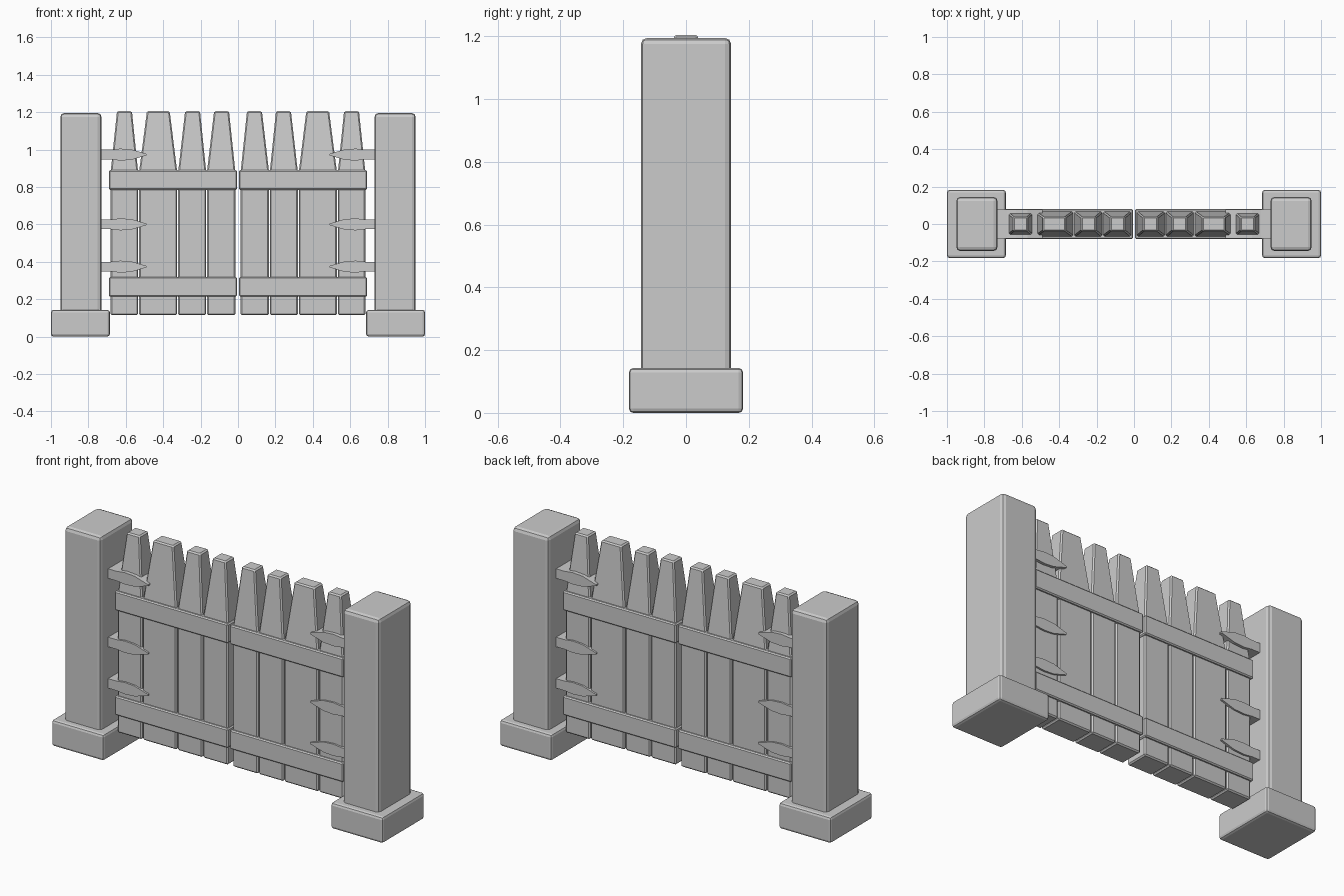
import bpy, bmesh

if "Cube" in bpy.data.objects:
    bpy.data.objects.remove(bpy.data.objects["Cube"])


def finish(bm, name, bevel, segments=1):
    bmesh.ops.recalc_face_normals(bm, faces=bm.faces)
    mesh = bpy.data.meshes.new(name)
    bm.to_mesh(mesh)
    bm.free()
    ob = bpy.data.objects.new(name, mesh)
    bpy.context.collection.objects.link(ob)
    if bevel:
        mod = ob.modifiers.new("Bevel", 'BEVEL')
        mod.width = bevel
        mod.segments = segments
        mod.limit_method = 'ANGLE'
        mod.angle_limit = 0.6
    return ob


def loft(name, rings, bevel, segments=1):
    """Solid through rectangles given as (z, x0, x1, half_depth)."""
    bm = bmesh.new()
    loops = [[bm.verts.new(p) for p in ((x0, -d, z), (x1, -d, z), (x1, d, z), (x0, d, z))]
             for z, x0, x1, d in rings]
    for a, b in zip(loops, loops[1:]):
        for i in range(4):
            j = (i + 1) % 4
            bm.faces.new((a[i], a[j], b[j], b[i]))
    bm.faces.new(loops[0][::-1])
    bm.faces.new(loops[-1])
    return finish(bm, name, bevel, segments)


def box(name, x, z, half_depth, bevel, segments=1):
    return loft(name, [(z[0], *x, half_depth), (z[1], *x, half_depth)], bevel, segments)


def strap(name, side, z):
    """Pointed hinge strap running right through the gate."""
    outline = [(0.74, -0.026), (0.68, -0.026), (0.63, -0.032), (0.57, -0.028), (0.49, -0.004),
               (0.49, 0.004), (0.57, 0.028), (0.63, 0.032), (0.68, 0.026), (0.74, 0.026)]
    bm = bmesh.new()
    face = bm.faces.new([bm.verts.new((side * x, -0.077, z + dz)) for x, dz in outline])
    new = bmesh.ops.extrude_face_region(bm, geom=[face])["geom"]
    bmesh.ops.translate(bm, vec=(0, 0.154, 0),
                        verts=[v for v in new if isinstance(v, bmesh.types.BMVert)])
    return finish(bm, name, 0)


# plank extents: bottom inner x, outer x, top inner x, outer x
planks = [(0.014, 0.166, 0.048, 0.128), (0.170, 0.320, 0.203, 0.283),
          (0.325, 0.529, 0.365, 0.487), (0.534, 0.681, 0.567, 0.647)]

for side, label in ((-1, "left"), (1, "right")):
    def span(a, b):
        return tuple(sorted((side * a, side * b)))

    # stone post and footing
    box(label + "_footing", span(0.685, 1.0), (0, 0.143), 0.182, 0.014, 2)
    box(label + "_post", span(0.73, 0.95), (0.12, 1.195), 0.144, 0.02, 2)

    # tapered planks
    for i, (a, b, c, d) in enumerate(planks):
        loft(f"{label}_plank_{i + 1}", [(0.115, *span(a, b), 0.067), (0.88, *span(a, b), 0.067),
                                        (1.205, *span(c, d), 0.038)], 0.007)

    # cross rails
    for name, z in (("lower", (0.214, 0.318)), ("upper", (0.785, 0.89))):
        box(f"{label}_{name}_rail", span(0.006, 0.69), z, 0.08, 0.006)

    # hinge straps
    for i, z in enumerate((0.374, 0.6, 0.973)):
        strap(f"{label}_hinge_{i + 1}", side, z)
